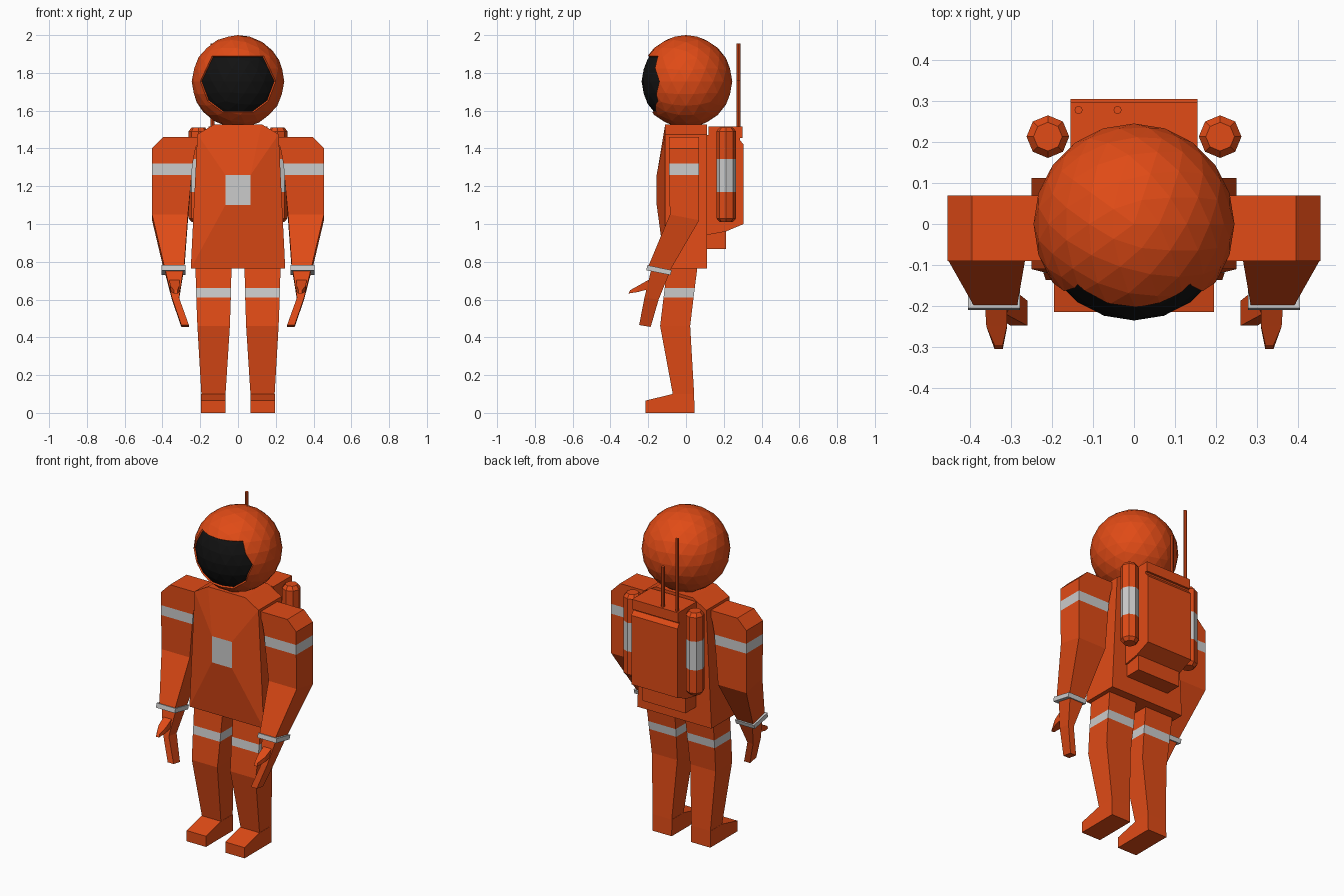
import bpy, bmesh
from mathutils import Vector, Matrix

if "Cube" in bpy.data.objects:
    bpy.data.objects.remove(bpy.data.objects["Cube"])


def material(name, rgb):
    m = bpy.data.materials.new(name)
    m.diffuse_color = (*rgb, 1)
    m.use_nodes = True
    m.node_tree.nodes["Principled BSDF"].inputs["Base Color"].default_value = m.diffuse_color
    return m


ORANGE = material("orange_suit", (0.75, 0.07, 0.008))
LIGHT = material("light_band", (0.66, 0.66, 0.66))
BLACK = material("black_glass", (0.006, 0.006, 0.006))
MATS = [ORANGE, LIGHT, BLACK]


def finish(name, bm, mirror=False):
    bmesh.ops.recalc_face_normals(bm, faces=bm.faces[:])
    me = bpy.data.meshes.new(name)
    bm.to_mesh(me)
    bm.free()
    for m in MATS:
        me.materials.append(m)
    ob = bpy.data.objects.new(name, me)
    bpy.context.collection.objects.link(ob)
    if mirror:
        ob.modifiers.new("mirror", 'MIRROR').use_mirror_merge = False
    return ob


def skin(name, loops, bands=(), mirror=False):
    """Join equal-sized point loops; segments listed in bands are light."""
    bm = bmesh.new()
    rings = [[bm.verts.new(p) for p in loop] for loop in loops]
    n = len(rings[0])
    for k, (a, b) in enumerate(zip(rings, rings[1:])):
        for i in range(n):
            j = (i + 1) % n
            f = bm.faces.new((a[i], a[j], b[j], b[i]))
            f.material_index = 1 if k in bands else 0
    for r, k in ((rings[0], 0), (rings[-1], len(rings) - 2)):
        bm.faces.new(r).material_index = 1 if k in bands else 0
    return finish(name, bm, mirror)


def rect(x0, x1, y0, y1, z, zback=None):
    zb = z if zback is None else zback
    return [(x0, y0, z), (x1, y0, z), (x1, y1, zb), (x0, y1, zb)]


def prism(name, profile, x0, x1, mirror=False):
    return skin(name, [[(x, y, z) for y, z in profile] for x in (x0, x1)], mirror=mirror)


def cylinder(name, x, y, levels, sides, bands=(), mirror=False):
    bm = bmesh.new()
    bmesh.ops.create_circle(bm, segments=sides, radius=1)
    unit = [v.co.copy() for v in bm.verts]
    bm.free()
    return skin(name, [[(x + r * c.x, y + r * c.y, z) for c in unit] for r, z in levels],
                bands, mirror)


# Helmet with a slightly recessed visor cut out of the sphere
C = Vector((0, 0, 1.755))
half = [(0.137, 1.89), (0.2, 1.755), (0.16, 1.65), (0.08, 1.59)]
outline = half + [(-x, z) for x, z in reversed(half)]
bm = bmesh.new()
bmesh.ops.create_icosphere(bm, subdivisions=3, radius=0.245, matrix=Matrix.Translation(C))
planes = []
for (x0, z0), (x1, z1) in zip(outline, outline[1:] + outline[:1]):
    p, n = Vector((x0, 0, z0)), Vector((-(z1 - z0), 0, x1 - x0)).normalized()
    if n.dot(C - p) > 0:
        n = -n
    planes.append((p, n))
    front = [f for f in bm.faces if f.calc_center_median().y < 0]
    geom = front + list({e for f in front for e in f.edges}) + list({v for f in front for v in f.verts})
    bmesh.ops.bisect_plane(bm, geom=geom, plane_co=p, plane_no=n, dist=1e-5)
visor = [f for f in bm.faces if f.calc_center_median().y < 0
         and all(n.dot(f.calc_center_median() - p) < 0 for p, n in planes)]
new = bmesh.ops.extrude_face_region(bm, geom=visor)["geom"]
bmesh.ops.delete(bm, geom=[f for f in visor if f.is_valid], context='FACES_ONLY')
for g in new:
    if isinstance(g, bmesh.types.BMVert):
        g.co = C + (g.co - C) * 0.96
    elif isinstance(g, bmesh.types.BMFace):
        g.material_index = 2
finish("helmet", bm)

# Torso: flat outline rising to a square chest patch
shape = [(-0.25, 0.765), (0.25, 0.765), (0.215, 1.475), (0.125, 1.528), (-0.125, 1.528), (-0.215, 1.475)]
bm = bmesh.new()
back = [bm.verts.new((x, 0.112, z)) for x, z in shape]
edge = [bm.verts.new((x, -0.11, z)) for x, z in shape]
patch = [bm.verts.new((x, -0.155, z)) for x, z in
         [(-0.067, 1.1), (0.067, 1.1), (0.067, 1.26), (-0.067, 1.26)]]
bm.faces.new(back)
bm.faces.new(patch).material_index = 1
link = [0, 1, 2, 2, 3, 3]
for i in range(6):
    j = (i + 1) % 6
    bm.faces.new((back[i], back[j], edge[j], edge[i]))
    ring = [edge[i], edge[j], patch[link[j]]]
    if link[i] != link[j]:
        ring.append(patch[link[i]])
    bm.faces.new(ring)
finish("torso", bm)

# Arms, cuffs and mitten hands
skin("arm", [
    rect(0.285, 0.39, -0.20, -0.09, 0.775, 0.745),
    rect(0.265, 0.455, -0.085, 0.07, 1.05, 1.02),
    rect(0.245, 0.455, -0.09, 0.07, 1.26),
    rect(0.24, 0.455, -0.09, 0.07, 1.32),
    rect(0.225, 0.455, -0.09, 0.07, 1.40),
    rect(0.20, 0.395, -0.09, 0.07, 1.46)], bands=(2,), mirror=True)
skin("cuff", [
    rect(0.278, 0.405, -0.21, -0.083, 0.755, 0.73),
    rect(0.278, 0.405, -0.205, -0.075, 0.782, 0.755)], bands=(0,), mirror=True)
skin("hand", [
    rect(0.26, 0.30, -0.248, -0.187, 0.465, 0.455),
    rect(0.312, 0.35, -0.22, -0.145, 0.61, 0.60),
    rect(0.29, 0.385, -0.185, -0.09, 0.755, 0.735)], mirror=True)
skin("thumb", [
    [(0.32, -0.305, 0.632), (0.34, -0.305, 0.632), (0.34, -0.295, 0.65), (0.32, -0.295, 0.65)],
    [(0.31, -0.255, 0.64), (0.355, -0.255, 0.64), (0.36, -0.25, 0.675), (0.31, -0.25, 0.675)],
    [(0.31, -0.18, 0.66), (0.36, -0.18, 0.66), (0.365, -0.17, 0.72), (0.31, -0.17, 0.72)]], mirror=True)

# Legs and boots
skin("leg", [
    rect(0.066, 0.194, -0.07, 0.043, 0.10),
    rect(0.043, 0.215, -0.137, 0.022, 0.46),
    rect(0.038, 0.221, -0.119, 0.04, 0.61),
    rect(0.037, 0.222, -0.113, 0.046, 0.66),
    rect(0.034, 0.226, -0.098, 0.063, 0.79)], bands=(2,), mirror=True)
prism("boot", [(0.045, 0), (-0.215, 0), (-0.215, 0.065), (-0.07, 0.10), (0.043, 0.10)],
      0.065, 0.195, mirror=True)

# Backpack: main case, lid, lower box
prism("backpack_case", [(0.10, 0.94), (0.21, 0.96), (0.305, 1.0), (0.305, 1.42),
                        (0.285, 1.445), (0.285, 1.47), (0.10, 1.47)], -0.155, 0.155)
prism("backpack_lid", [(0.12, 1.455), (0.298, 1.455), (0.298, 1.515), (0.12, 1.515)], -0.155, 0.155)
prism("backpack_lower_box", [(0.10, 0.868), (0.212, 0.868), (0.212, 0.97), (0.10, 0.97)], -0.145, 0.145)

# Side tanks and antennas
cylinder("tank", 0.21, 0.213, [(0.035, 1.01), (0.052, 1.03), (0.052, 1.17), (0.052, 1.345),
                               (0.052, 1.49), (0.035, 1.512)], 8, bands=(2,), mirror=True)
cylinder("long_antenna", -0.135, 0.278, [(0.01, 1.50), (0.01, 1.955)], 8)
cylinder("short_antenna", -0.04, 0.278, [(0.01, 1.50), (0.01, 1.76)], 8)
